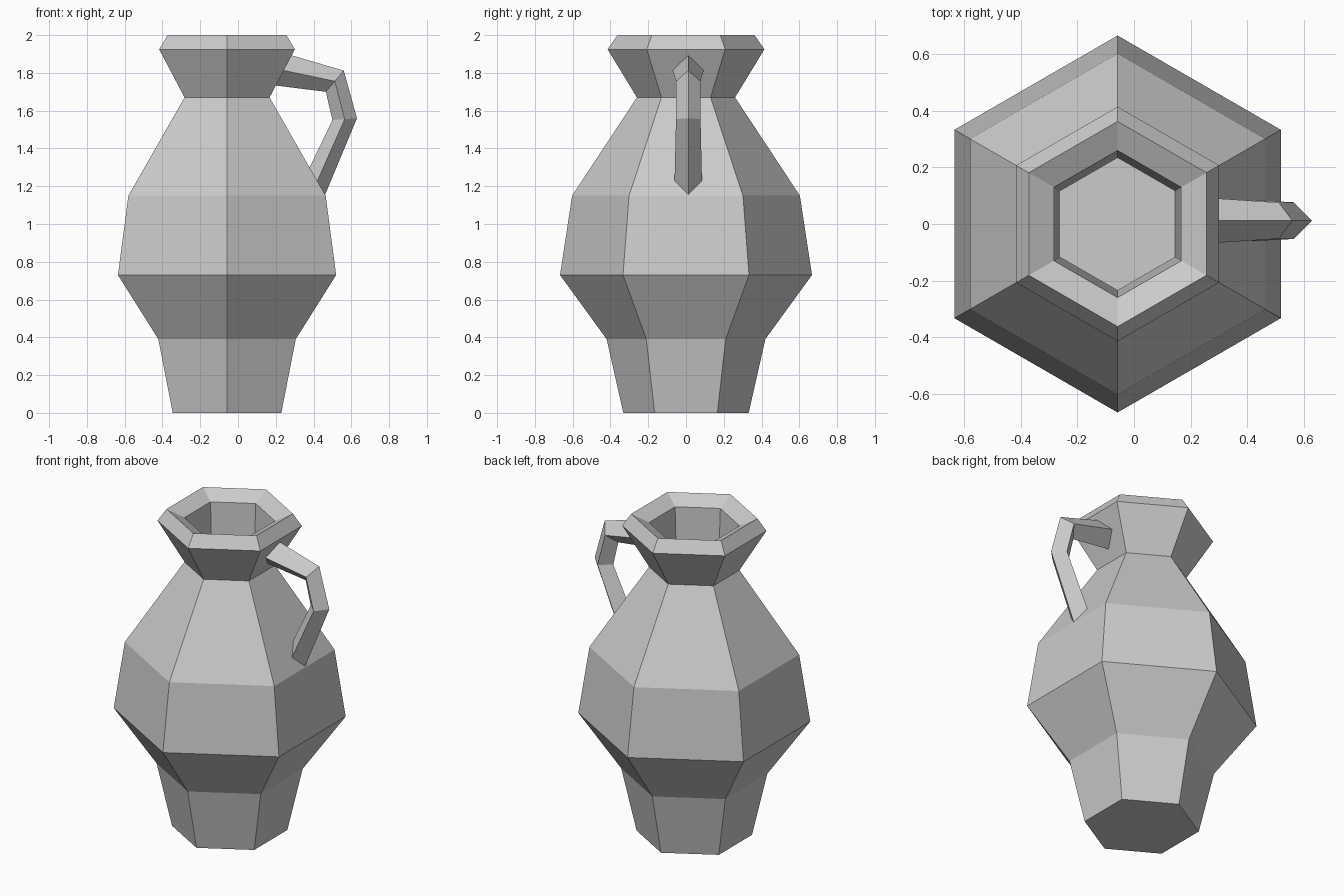
import bpy, bmesh, math

if "Cube" in bpy.data.objects:
    bpy.data.objects.remove(bpy.data.objects["Cube"])

CX = -0.058  # body axis, offset so jug plus handle is centred


def loft(name, rings):
    """Skin a list of equal-length vertex rings and cap both ends."""
    bm = bmesh.new()
    vs = [[bm.verts.new(p) for p in ring] for ring in rings]
    n = len(vs[0])
    for a, b in zip(vs, vs[1:]):
        for i in range(n):
            j = (i + 1) % n
            bm.faces.new((a[i], a[j], b[j], b[i]))
    bm.faces.new(vs[0][::-1])
    bm.faces.new(vs[-1])
    bmesh.ops.recalc_face_normals(bm, faces=bm.faces)
    me = bpy.data.meshes.new(name)
    bm.to_mesh(me)
    bm.free()
    ob = bpy.data.objects.new(name, me)
    bpy.context.collection.objects.link(ob)
    return ob


def hexagon(r, z):
    angles = [math.radians(30 + 60 * i) for i in range(6)]
    return [(CX + r * math.cos(a), r * math.sin(a), z) for a in angles]


# Jug body: outer wall, lip, then down into the recessed mouth
profile = [(0.332, 0), (0.42, 0.39), (0.667, 0.73), (0.603, 1.15),
           (0.26, 1.67), (0.415, 1.925), (0.363, 2.0),
           (0.26, 1.95), (0.235, 1.45)]
loft("jug_body", [hexagon(r, z) for r, z in profile])


# Handle: diamond section given by outer ridge, inner ridge and half width
def diamond(outer, inner, w, y=0.012):
    (xo, zo), (xi, zi) = outer, inner
    xm, zm = (xo + xi) / 2, (zo + zi) / 2
    return [(xo, y, zo), (xm, y + w, zm), (xi, y, zi), (xm, y - w, zm)]


sections = [((0.27, 1.897), (0.185, 1.735), 0.083),
            ((0.56, 1.812), (0.465, 1.70), 0.064),
            ((0.63, 1.56), (0.50, 1.55), 0.065),
            ((0.455, 1.14), (0.365, 1.27), 0.073)]
loft("handle", [diamond(*s) for s in sections])
